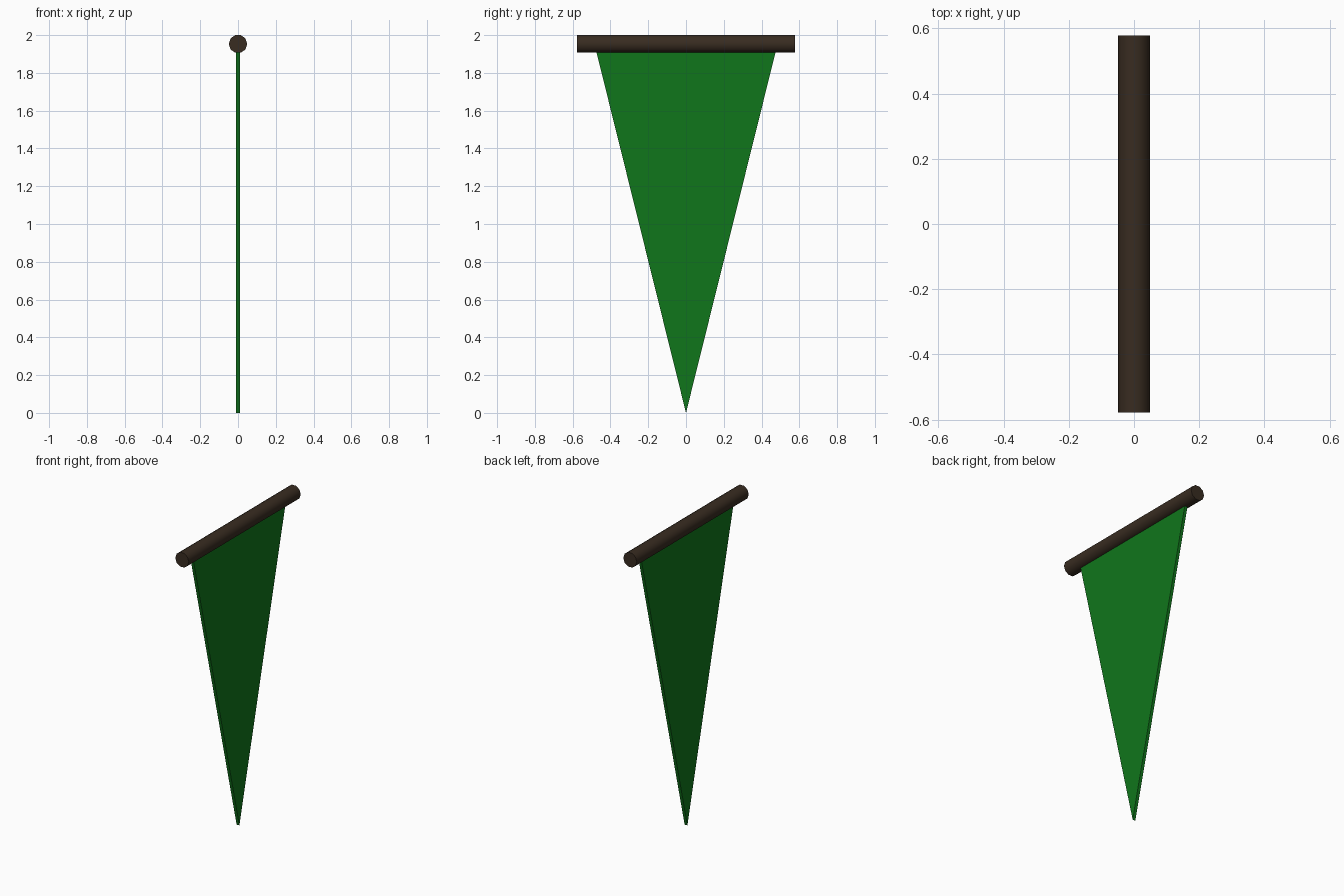
import bpy, bmesh
from math import cos, sin, tau, radians
from mathutils import Vector

if "Cube" in bpy.data.objects:
    bpy.data.objects.remove(bpy.data.objects["Cube"])


def material(name, rgb):
    m = bpy.data.materials.new(name)
    m.diffuse_color = (*rgb, 1)
    m.use_nodes = True
    m.node_tree.nodes["Principled BSDF"].inputs["Base Color"].default_value = m.diffuse_color
    return m


def prism(name, profile, extrude, mat):
    """Extrude a closed outline along a vector into a solid object."""
    bm = bmesh.new()
    face = bm.faces.new([bm.verts.new(p) for p in profile])
    res = bmesh.ops.extrude_face_region(bm, geom=[face], use_keep_orig=True)
    moved = [g for g in res["geom"] if isinstance(g, bmesh.types.BMVert)]
    bmesh.ops.translate(bm, verts=moved, vec=Vector(extrude))
    bmesh.ops.recalc_face_normals(bm, faces=bm.faces)
    mesh = bpy.data.meshes.new(name)
    bm.to_mesh(mesh)
    bm.free()
    mesh.materials.append(mat)
    obj = bpy.data.objects.new(name, mesh)
    bpy.context.collection.objects.link(obj)
    return obj


SIDES, RADIUS, HALF_ROD = 10, 0.049, 0.578
ROD_Z = 2 - RADIUS * cos(tau / SIDES / 4 * 2)  # flat on top touches z = 2

# Hanging rod along y
ring = [(RADIUS * cos(i * tau / SIDES), -HALF_ROD, ROD_Z + RADIUS * sin(i * tau / SIDES))
        for i in range(SIDES)]
rod = prism("hanging_rod", ring, (0, 2 * HALF_ROD, 0),
            material("dark_wood", (0.04, 0.025, 0.015)))
bpy.context.view_layer.objects.active = rod
rod.select_set(True)
bpy.ops.object.shade_smooth_by_angle(angle=radians(40))

# Triangular cloth pennant, its top edge inside the rod
T, HALF_W = 0.01, 0.485
prism("pennant_cloth", [(-T, -HALF_W, ROD_Z), (-T, HALF_W, ROD_Z), (-T, 0, 0)],
      (2 * T, 0, 0), material("green_cloth", (0.005, 0.18, 0.011)))
